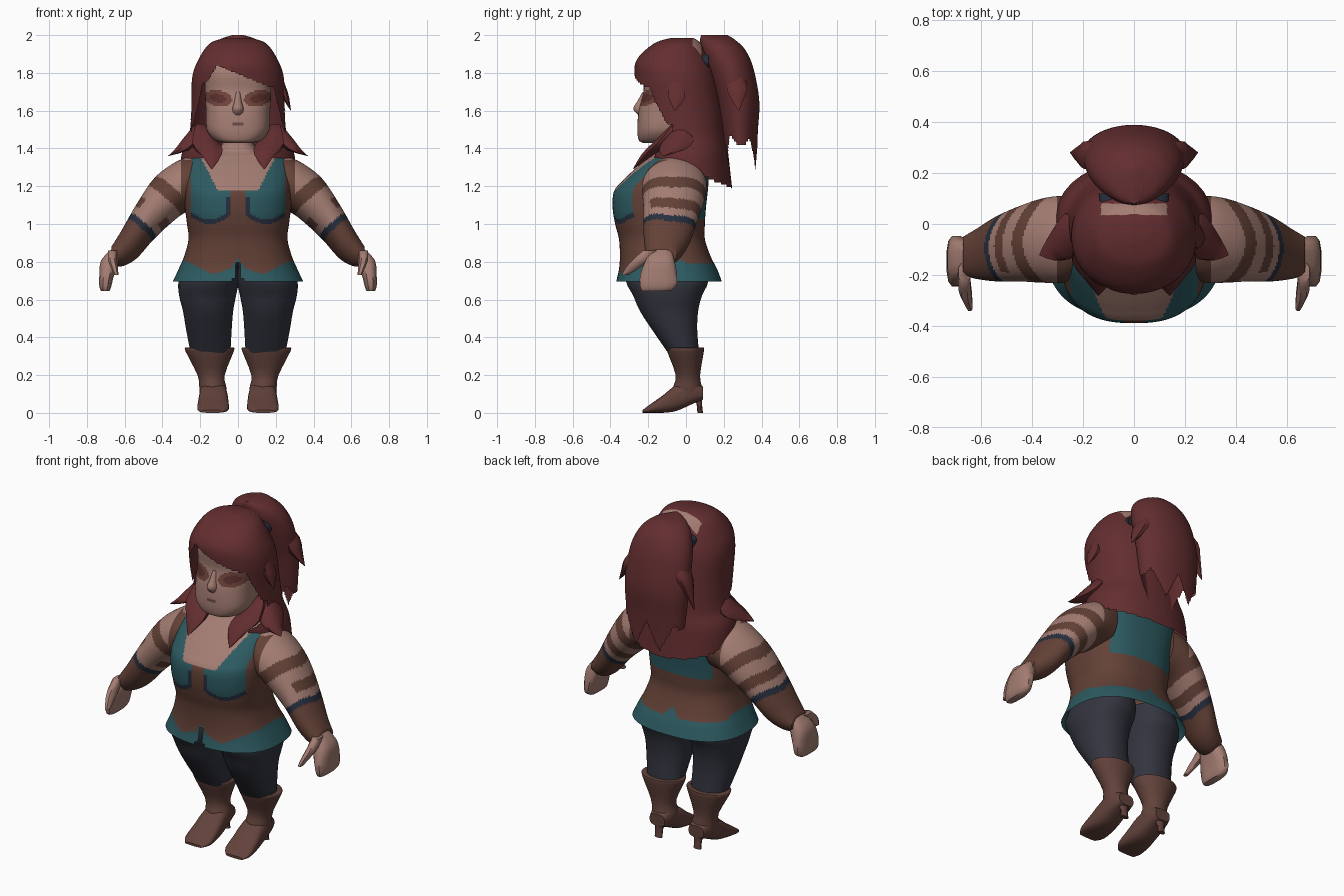
import bpy, bmesh, math

cube = bpy.data.objects.get("Cube")
if cube:
    bpy.data.objects.remove(cube)

COLOURS = {
    "skin": (.37, .205, .17), "hair_red": (.125, .027, .029), "teal": (.026, .105, .122),
    "leather": (.125, .053, .037), "boot_brown": (.122, .054, .043), "trouser_grey": (.033, .035, .049),
    "navy": (.02, .028, .048), "eye_shadow": (.16, .056, .045), "eye_red": (.1, .028, .025),
    "lip": (.14, .07, .062)}
NAMES = list(COLOURS)
MATS = []
for key, rgb in COLOURS.items():
    m = bpy.data.materials.new(key)
    m.use_nodes = True
    m.diffuse_color = (*rgb, 1)
    m.node_tree.nodes["Principled BSDF"].inputs["Base Color"].default_value = (*rgb, 1)
    MATS.append(m)


def smooth_rings(rings, k):
    """Catmull-Rom interpolation of the ring numbers."""
    out = []
    for i in range(len(rings) - 1):
        quad = (rings[max(0, min(len(rings) - 1, i + o))] for o in (-1, 0, 1, 2))
        columns = list(zip(*quad))
        for s in range(k):
            t = s / k
            out.append([b + .5 * t * (c - a + t * (2*a - 5*b + 4*c - d + t * (3*(b - c) + d - a)))
                        for a, b, c, d in columns])
    return out + [list(rings[-1])]


def loft(name, rings, colour, axis="z", n=32, k=3, power=1, cap=True, mirror=False):
    """Rings are (position, low, high, low, high); colour is a name or a rule on face centres."""
    bm = bmesh.new()
    loops = []
    for pos, a0, a1, b0, b1 in smooth_rings(rings, k):
        loop = []
        for j in range(n):
            w = math.tau * (j + .5) / n
            c, s = math.cos(w), math.sin(w)
            u = (a0 + a1) / 2 + (a1 - a0) / 2 * math.copysign(abs(c) ** power, c)
            v = (b0 + b1) / 2 + (b1 - b0) / 2 * math.copysign(abs(s) ** power, s)
            co = {"z": (u, v, pos), "y": (u, pos, v), "x": (pos, u, v)}[axis]
            loop.append(bm.verts.new(co))
        loops.append(loop)
    for lo, hi in zip(loops, loops[1:]):
        for j in range(n):
            bm.faces.new((lo[j], lo[(j + 1) % n], hi[(j + 1) % n], hi[j]))
    if cap:
        bm.faces.new(loops[0])
        bm.faces.new(loops[-1])
    bmesh.ops.recalc_face_normals(bm, faces=bm.faces)
    gone = []
    for f in bm.faces:
        f.smooth = True
        pick = colour(f.calc_center_median()) if callable(colour) else colour
        if pick is None:
            gone.append(f)
        else:
            f.material_index = NAMES.index(pick)
    bmesh.ops.delete(bm, geom=gone, context="FACES")
    me = bpy.data.meshes.new(name)
    bm.to_mesh(me)
    bm.free()
    for m in MATS:
        me.materials.append(m)
    me.set_sharp_from_angle(angle=math.radians(50))
    ob = bpy.data.objects.new(name, me)
    bpy.context.collection.objects.link(ob)
    if mirror:
        ob.modifiers.new("mirror", "MIRROR")


def line(v, pts):
    """Piecewise linear lookup."""
    for (a, fa), (b, fb) in zip(pts, pts[1:]):
        if v <= b:
            return fa + (fb - fa) * max(0, (v - a) / (b - a))
    return pts[-1][1]


def lock(name, points, width, depth, mirror=False):
    """Hair lock that swells out of the shell and ends in a tip."""
    rings = []
    for i, (x, y, z) in enumerate(points):
        t = line(i / (len(points) - 1), ((0, .3), (.34, 1), (.67, .75), (1, .03)))
        rings.append((z, x - width * t, x + width * t, y - depth * t, y + depth * t))
    loft(name, rings, "hair_red", n=8, k=2, mirror=mirror)


def zigzag(v, period):
    return abs((v / period) % 1 - .5) * 2


def span(z, half, y0, y1):
    return (z, -half, half, y0, y1)


# Torso with bodice, flared hem and neckline
def torso_rule(c):
    x, y, z = abs(c.x), c.y, c.z
    if y < 0 and z < .8 and x < (.8 - z) * .25:
        return None
    if y < 0:
        hem = line(x, ((0, .81), (.04, .765), (.13, .735), (.3, .815)))
    else:
        hem = .79 + max(0, .05 - x)
    if z < hem:
        return "teal"
    if z > 1.375:
        return "skin"
    if y < -.06:
        if z > 1.18 and x < .11 + (z - 1.18) * .5:
            return "skin"
        low = 1.0 + 4 * (x - .15) ** 2
        if .045 < x < .25 and z > low:
            return "navy" if z < low + .025 or (x < .065 and z < 1.14) else "teal"
        return "leather"
    if z > 1.03 and x < .21 and y > 0:
        return "leather" if 1.31 < z < 1.34 else "teal"
    return "leather"


loft("torso", [span(*r) for r in (
    (.695, .345, -.37, .19), (.76, .315, -.355, .165), (.83, .285, -.35, .13), (.92, .262, -.355, .1),
    (1, .27, -.375, .1), (1.08, .28, -.388, .105), (1.17, .285, -.382, .115), (1.23, .285, -.335, .12),
    (1.31, .28, -.25, .125), (1.36, .24, -.19, .11), (1.4, .1, -.15, .07), (1.5, .075, -.14, .04))],
    torso_rule, n=180, k=9, power=.8, cap=False)


# Head with eyes and mouth
def head_rule(c):
    x, z = abs(c.x), c.z
    if c.y < -.1:
        rise = z - 1.665 - .12 * (x - .1)
        if ((x - .105) / .075) ** 2 + (rise / .043) ** 2 < 1:
            return "eye_red" if ((x - .105) / .045) ** 2 + (rise / .022) ** 2 < 1 else "eye_shadow"
        if x < .026 and 1.52 < z < 1.537:
            return "lip"
    return "skin"


loft("head", [span(*r) for r in (
    (1.43, .08, -.23, -.03), (1.445, .125, -.25, 0), (1.5, .165, -.258, .04), (1.6, .17, -.25, .06),
    (1.7, .175, -.225, .08), (1.82, .17, -.22, .08), (1.93, .1, -.12, .05))],
    head_rule, n=200, k=12, power=.8)
loft("nose", [span(1.575, .028, -.252, -.2), span(1.61, .03, -.28, -.2), span(1.65, .02, -.258, -.2),
              span(1.7, .012, -.23, -.2)], "skin", n=16, k=3)


# Main hair shell, open around the face, with the temple locks cut into its edge
def hair_rule(c):
    x, y, z = c
    if z < 1.36 - .4 * (y + .18):
        return None
    edge = line(z, ((1.36, -.17), (1.45, -.08), (1.52, -.07), (1.53, -.1), (1.65, -.165), (1.75, -.2)))
    fringe = line(x, ((-.22, 1.72), (-.16, 1.76), (-.11, 1.84), (.01, 1.79), (.24, 1.7)))
    if y < edge and z < fringe:
        return None
    return "skin" if .035 < y < .08 and z > 1.9 and abs(x) < .13 else "hair_red"


loft("hair_shell", [span(*r) for r in (
    (1.985, .07, -.08, .04), (1.955, .15, -.17, .08), (1.87, .21, -.26, .13), (1.77, .243, -.272, .165),
    (1.6, .247, -.25, .195), (1.46, .26, -.22, .21), (1.36, .3, -.21, .225), (1.18, .31, -.2, .245))],
    hair_rule, n=200, k=14, power=.95)
lock("front_lock", [(.2, -.06, 1.53), (.17, -.13, 1.43), (.14, -.2, 1.37), (.14, -.28, 1.29)],
     .08, .05, mirror=True)
lock("shoulder_lock", [(.22, -.02, 1.52), (.25, -.04, 1.44), (.3, -.08, 1.39), (.37, -.12, 1.36)],
     .055, .09, mirror=True)
lock("cheek_lock", [(.22, -.06, 1.8), (.245, -.05, 1.7), (.26, -.05, 1.65), (.28, -.06, 1.6)], .02, .05)


# Ponytail with ragged end and its tie
def tail_rule(c):
    limit = 1.29 + .16 * zigzag(c.x, .16) + .25 * max(0, .34 - c.y)
    return None if c.z < limit else "hair_red"


loft("ponytail", [span(*r) for r in (
    (2, .03, .08, .22), (1.975, .1, .075, .26), (1.92, .155, .08, .315), (1.82, .19, .11, .358),
    (1.65, .2, .16, .388), (1.48, .19, .19, .38), (1.28, .17, .22, .375))], tail_rule, n=140, k=14)
for side, s, z in (("left", 1, 1.6), ("right", -1, 1.55)):
    lock("ponytail_lock_" + side, [(s * .13, .26, 1.84), (s * .17, .27, 1.74), (s * .2, .27, 1.68),
                                   (s * .25, .28, z)], .04, .06)
loft("hair_tie", [(.06, -.13, .13, 1.83, 1.92), (.12, -.14, .14, 1.8, 1.91)], "navy", axis="y", k=1)


# Arms with straps, band and glove
def arm_rule(c):
    t = .66 * c.x - .75 * c.z + .01 * math.sin(22 * c.y)
    if t > -.385:
        return "leather"
    if t > -.42:
        return "navy"
    if c.x < .305 and c.z < 1.34:
        return "leather"
    return "leather" if -.66 < t < -.59 or (-.52 < t < -.46 and c.y > -.19) else "skin"


loft("arm", [(.2, -.2, .1, 1.08, 1.365), (.28, -.23, .11, 1.06, 1.35), (.36, -.23, .1, 1, 1.31),
             (.45, -.225, .07, .915, 1.235), (.54, -.225, .03, .815, 1.1), (.62, -.215, -.02, .775, .96),
             (.67, -.2, -.05, .79, .88)], arm_rule, axis="x", n=120, k=14, mirror=True)
loft("hand", [(.875, .6, .66, -.18, -.08), (.81, .625, .725, -.215, -.06), (.73, .655, .735, -.245, -.045),
              (.67, .67, .735, -.245, -.05), (.645, .68, .725, -.235, -.08)],
     "skin", n=12, power=.7, mirror=True)
loft("thumb", [(.86, .64, .69, -.23, -.15), (.81, .64, .69, -.285, -.19), (.77, .635, .675, -.32, -.24),
               (.73, .632, .656, -.342, -.305)], "skin", n=8, k=2, power=.8, mirror=True)

# Trousers
loft("trouser_leg", [(.8, .0, .27, -.31, .1), (.7, -.005, .315, -.32, .12), (.62, .01, .312, -.28, .085),
                     (.54, .025, .292, -.245, .065), (.44, .033, .275, -.18, .06),
                     (.31, .04, .25, -.09, .07)], "trouser_grey", power=.9, mirror=True)

# Heeled boots
loft("boot_shaft", [(.345, .02, .28, -.1, .095), (.325, .022, .278, -.1, .095), (.2, .07, .215, -.055, .075),
                    (.13, .06, .205, -.07, .085), (.09, .065, .2, -.06, .085)], "boot_brown", mirror=True)
loft("boot_foot", [(.09, .08, .18, .07, .14), (.03, .065, .2, .045, .17), (-.05, .055, .205, .01, .15),
                   (-.12, .05, .212, 0, .095), (-.19, .05, .215, 0, .045), (-.23, .08, .195, 0, .015)],
     "boot_brown", axis="y", n=20, power=.7, mirror=True)
loft("boot_heel", [(.1, .085, .175, .03, .09), (.05, .105, .155, .055, .085), (0, .105, .155, .06, .09)],
     "boot_brown", n=10, mirror=True)
